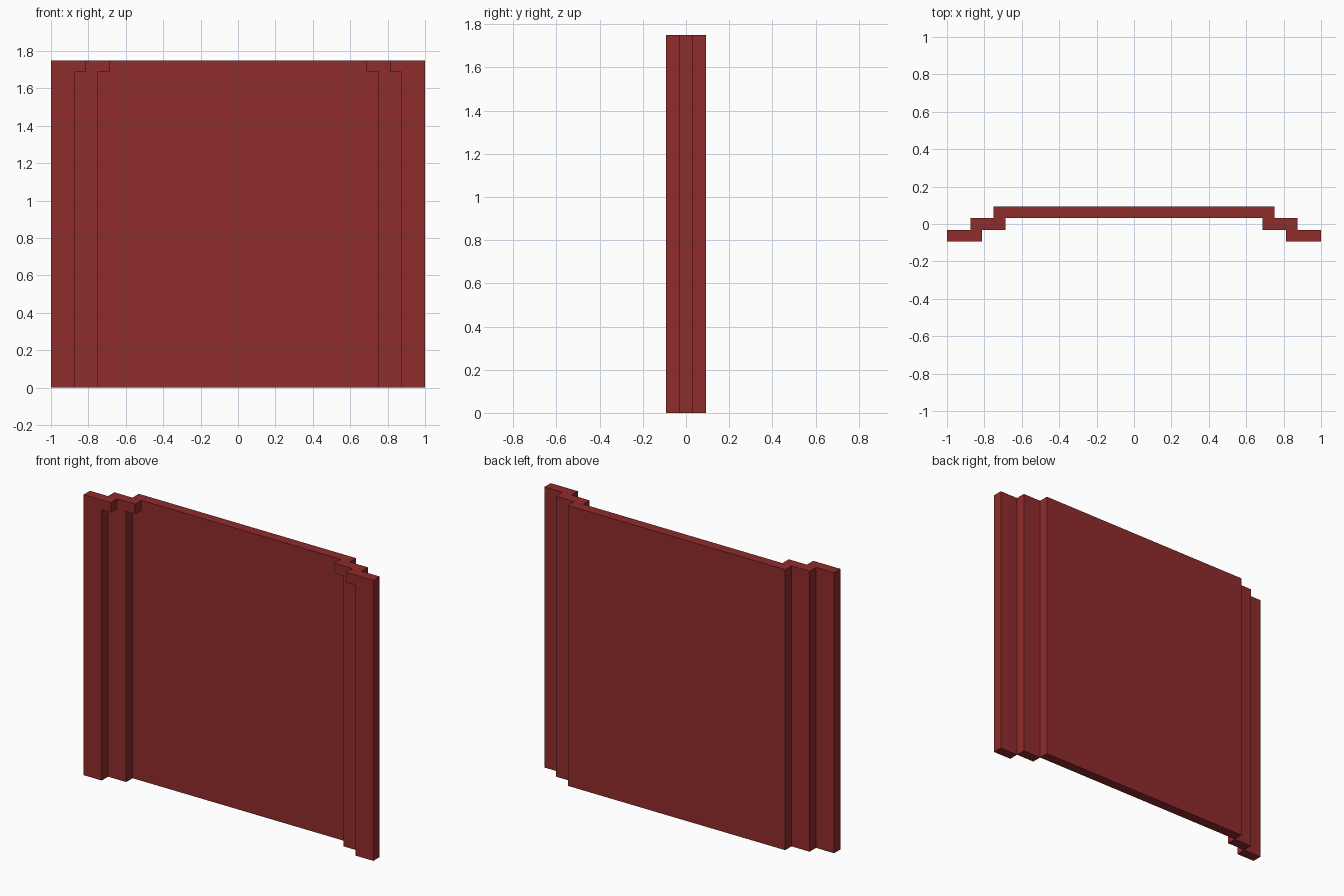
import bpy
import bmesh

cube = bpy.data.objects.get("Cube")
if cube:
    bpy.data.objects.remove(cube, do_unlink=True)

HEIGHT = 1.75
STEP = 0.0625      # thickness of each layer, also the lip size
STRIP = 0.125      # width of each stepped strip

red = bpy.data.materials.new("brick_red")
red.use_nodes = True
colour = (0.28, 0.025, 0.025, 1)
red.diffuse_color = colour
red.node_tree.nodes["Principled BSDF"].inputs["Base Color"].default_value = colour


def slab(name, outline, y_front, mirror=False):
    """Extrude an x-z outline backwards by one layer."""
    bm = bmesh.new()
    face = bm.faces.new([bm.verts.new((x, y_front, z)) for x, z in outline])
    extruded = bmesh.ops.extrude_face_region(bm, geom=[face])["geom"]
    verts = [v for v in extruded if isinstance(v, bmesh.types.BMVert)]
    bmesh.ops.translate(bm, verts=verts, vec=(0, STEP, 0))
    bmesh.ops.recalc_face_normals(bm, faces=bm.faces)
    mesh = bpy.data.meshes.new(name)
    bm.to_mesh(mesh)
    bm.free()
    mesh.materials.append(red)
    obj = bpy.data.objects.new(name, mesh)
    bpy.context.collection.objects.link(obj)
    if mirror:
        mod = obj.modifiers.new("Mirror", "MIRROR")
        mod.use_mirror_merge = False
    return obj


# Stepped side strips, each with a small lip at the top inner corner
for i, name in enumerate(("outer_strips", "inner_strips")):
    right = 1 - i * STRIP
    left = right - STRIP
    outline = [(left, 0), (right, 0), (right, HEIGHT), (left - STEP, HEIGHT),
               (left - STEP, HEIGHT - STEP), (left, HEIGHT - STEP)]
    slab(name, outline, (i - 1.5) * STEP, mirror=True)

# Wide back panel
half = 1 - 2 * STRIP
slab("back_panel", [(-half, 0), (half, 0), (half, HEIGHT), (-half, HEIGHT)], 0.5 * STEP)
